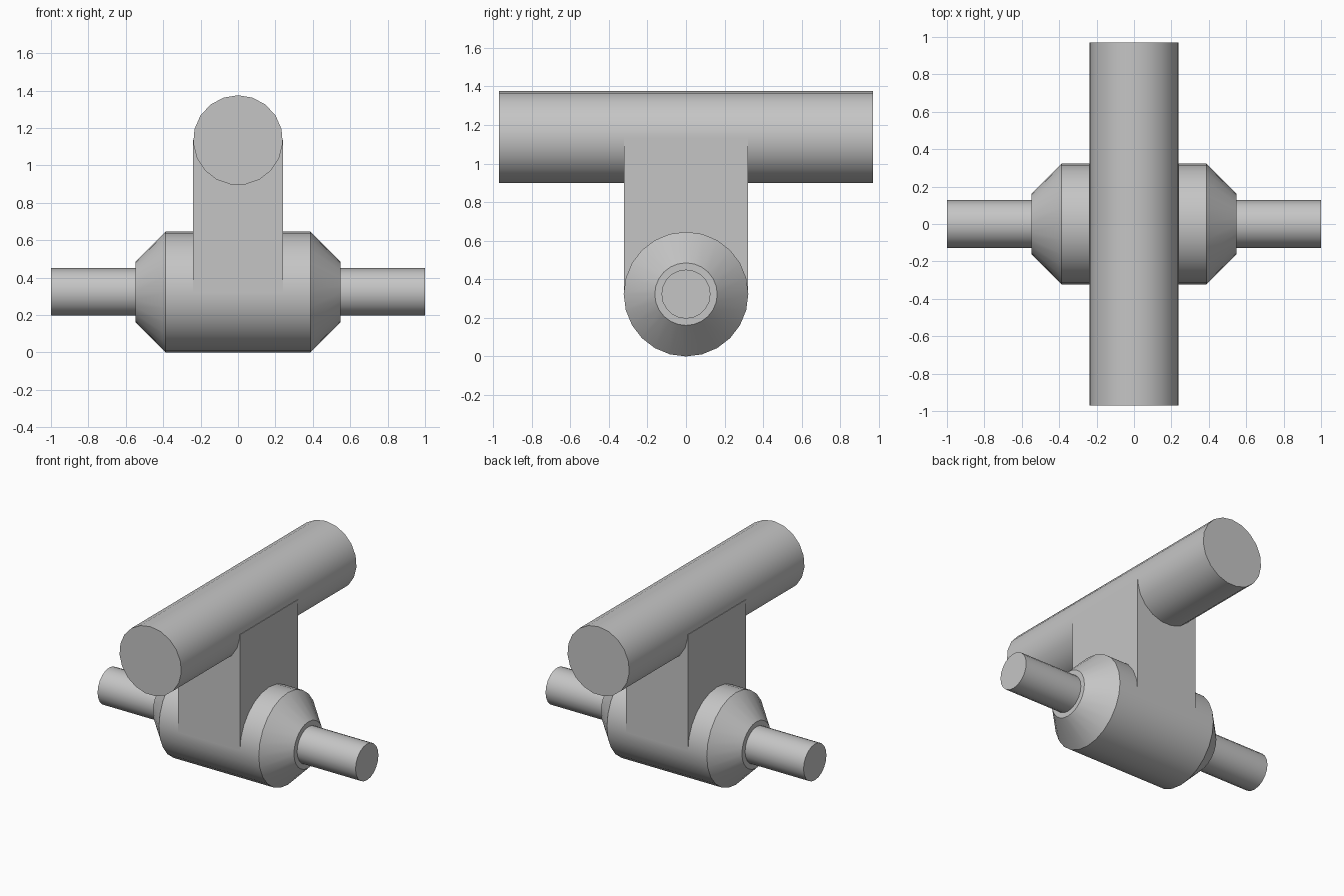
import bpy, bmesh, math

cube = bpy.data.objects.get("Cube")
if cube:
    bpy.data.objects.remove(cube, do_unlink=True)

grey = bpy.data.materials.new("plain grey")
grey.use_nodes = True
colour = (0.56, 0.56, 0.56, 1)
grey.diffuse_color = colour
grey.node_tree.nodes["Principled BSDF"].inputs["Base Color"].default_value = colour


def finish(name, bm, smooth=True):
    bmesh.ops.recalc_face_normals(bm, faces=bm.faces)
    mesh = bpy.data.meshes.new(name)
    bm.to_mesh(mesh)
    bm.free()
    mesh.materials.append(grey)
    obj = bpy.data.objects.new(name, mesh)
    bpy.context.collection.objects.link(obj)
    if smooth:
        bpy.ops.object.select_all(action='DESELECT')
        obj.select_set(True)
        bpy.context.view_layer.objects.active = obj
        bpy.ops.object.shade_smooth_by_angle(angle=math.radians(30))


def turned(name, profile, sides, axis, height):
    """Solid of (position, radius) rings along a horizontal axis, one vertex upward."""
    bm = bmesh.new()
    rings = []
    for pos, radius in profile:
        ring = []
        for i in range(sides):
            a = math.tau * i / sides
            u, w = radius * math.sin(a), height + radius * math.cos(a)
            ring.append(bm.verts.new((pos, u, w) if axis == 'X' else (u, pos, w)))
        rings.append(ring)
    for a, b in zip(rings, rings[1:]):
        for i in range(sides):
            j = (i + 1) % sides
            bm.faces.new((a[i], a[j], b[j], b[i]))
    bm.faces.new(rings[0])
    bm.faces.new(rings[-1])
    finish(name, bm)


BARREL_Z, BEAM_Z = 0.323, 1.135

# Chamfered barrel and the shaft through it
turned("barrel", [(-0.547, 0.162), (-0.387, 0.323), (0.387, 0.323), (0.547, 0.162)],
       24, 'X', BARREL_Z)
turned("shaft", [(-1, 0.127), (1, 0.127)], 20, 'X', BARREL_Z)

# Round crossbeam on top
turned("crossbeam", [(-0.97, 0.24), (0.97, 0.24)], 19, 'Y', BEAM_Z)

# Upright block joining barrel and crossbeam
bm = bmesh.new()
bmesh.ops.create_cube(bm, size=1)
for v in bm.verts:
    v.co.x *= 0.482
    v.co.y *= 0.645
    v.co.z = BEAM_Z if v.co.z > 0 else BARREL_Z
finish("upright_block", bm, smooth=False)
